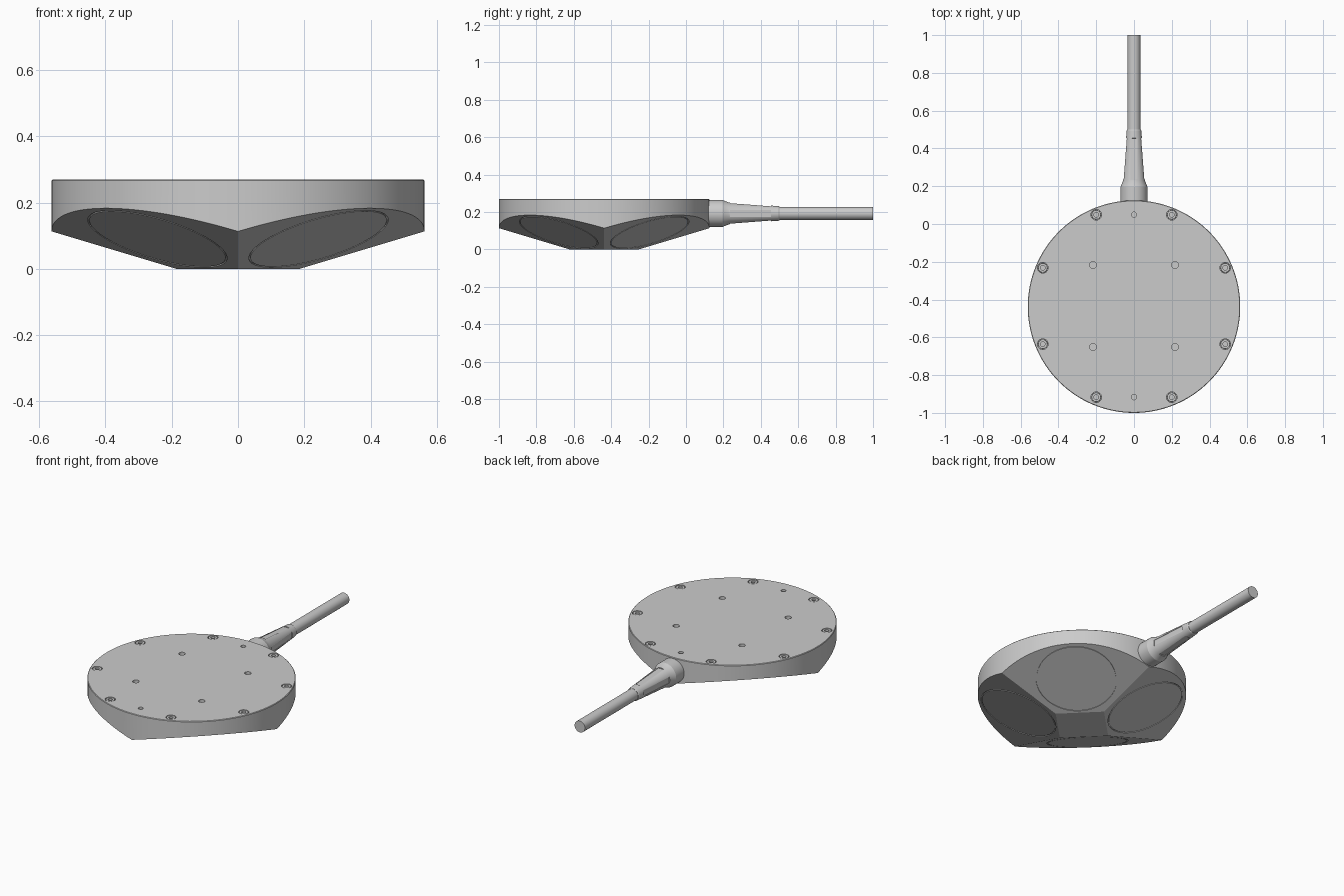
import bpy, bmesh, math
from mathutils import Matrix, Vector

if "Cube" in bpy.data.objects:
    bpy.data.objects.remove(bpy.data.objects["Cube"])

CY, R, TOP = -0.4375, 0.5625, 0.27       # disc centre, radius, top height
AX_Z = 0.192                             # cable axis height
TILT = math.radians(23)                  # slope of the four lower facets
T, ROT = Matrix.Translation, Matrix.Rotation


def lathe(bm, profile, m=Matrix(), n=48, ring=False):
    """Spin (radius, height) points; caps the ends unless it is a closed ring."""
    loops = [[bm.verts.new(m @ Vector((r * math.cos(2 * math.pi * i / n),
                                       r * math.sin(2 * math.pi * i / n), h)))
              for i in range(n)] for r, h in profile]
    pairs = list(zip(loops, loops[1:]))
    if ring:
        pairs.append((loops[-1], loops[0]))
    else:
        bm.faces.new(loops[0])
        bm.faces.new(loops[-1])
    for a, b in pairs:
        for i in range(n):
            j = (i + 1) % n
            bm.faces.new((a[i], a[j], b[j], b[i]))


def make(name, bm):
    bmesh.ops.recalc_face_normals(bm, faces=bm.faces[:])
    me = bpy.data.meshes.new(name)
    bm.to_mesh(me)
    bm.free()
    ob = bpy.data.objects.new(name, me)
    bpy.context.collection.objects.link(ob)
    return ob


def activate(ob):
    bpy.ops.object.select_all(action='DESELECT')
    ob.select_set(True)
    bpy.context.view_layer.objects.active = ob


def cut(ob, cutter):
    activate(ob)
    mod = ob.modifiers.new("cut", 'BOOLEAN')
    mod.operation, mod.solver, mod.object = 'DIFFERENCE', 'EXACT', cutter
    bpy.ops.object.modifier_apply(modifier=mod.name)
    bpy.data.objects.remove(cutter)


def smooth(ob):
    activate(ob)
    bpy.ops.object.shade_smooth_by_angle(angle=math.radians(20))


# Body: disc trimmed below by four sloping planes
bm = bmesh.new()
lathe(bm, [(R, 0), (R, TOP - 0.003), (R - 0.003, TOP)], T((0, CY, 0)), 128)
diagonals = [math.radians(45 + 90 * k) for k in range(4)]
for a in diagonals:
    out = Vector((math.cos(a), math.sin(a), 0))
    normal = out * math.sin(TILT) - Vector((0, 0, math.cos(TILT)))
    res = bmesh.ops.bisect_plane(bm, geom=bm.verts[:] + bm.edges[:] + bm.faces[:],
                                 plane_co=Vector((0, CY, 0)) + out * 0.131,
                                 plane_no=normal, clear_outer=True)
    edges = [e for e in res['geom_cut'] if isinstance(e, bmesh.types.BMEdge)]
    bmesh.ops.edgeloop_fill(bm, edges=edges)
body = make("body", bm)

# Screw holes, mounting holes and the circular face grooves
HY = -0.434
screws = [(sx * x, HY + sy * y) for x, y in ((0.2, 0.483), (0.483, 0.202))
          for sx in (-1, 1) for sy in (-1, 1)]
mounts = [(sx * 0.217, HY + sy * 0.217) for sx in (-1, 1) for sy in (-1, 1)]
pins = [(0, HY + 0.483), (0, HY - 0.483)]
bm = bmesh.new()
for points, r, depth in ((screws, 0.028, 0.03), (mounts, 0.018, 0.05), (pins, 0.014, 0.04)):
    for x, y in points:
        lathe(bm, [(r, TOP - depth), (r, TOP + 0.02)], T((x, y, 0)), 24)
for a in diagonals:
    d = 0.344
    m = (T((d * math.cos(a), CY + d * math.sin(a), (d - 0.131) * math.tan(TILT)))
         @ ROT(a, 4, 'Z') @ ROT(-TILT, 4, 'Y'))
    lathe(bm, [(0.214, -0.01), (0.219, -0.01), (0.219, 0.004), (0.214, 0.004)], m, 96, True)
cut(body, make("body_cutter", bm))
smooth(body)

# Cap screws with a hexagonal-style round socket, nearly flush with the top
bm = bmesh.new()
for x, y in screws:
    lathe(bm, [(0.012, -0.016), (0.012, 0), (0.024, 0), (0.025, -0.002), (0.025, -0.031)],
          T((x, y, TOP - 0.001)), 24)
smooth(make("cap_screws", bm))

# Cable gland and tapered strain relief with four shallow lengthwise slots
along_y = T((0, 0, AX_Z)) @ ROT(-math.pi / 2, 4, 'X')
bm = bmesh.new()
lathe(bm, [(0.072, 0.08), (0.072, 0.195), (0.069, 0.202), (0.058, 0.23),
           (0.039, 0.495), (0.036, 0.5)], along_y, 64)
boot = make("strain_relief", bm)
bm = bmesh.new()
for k in range(4):
    m = (T((0, 0.345, AX_Z)) @ ROT(k * math.pi / 2, 4, 'Y') @ T((0, 0, 0.059))
         @ ROT(-0.0714, 4, 'X') @ Matrix.Diagonal((0.036, 0.22, 0.03, 1)))
    bmesh.ops.create_cube(bm, size=1, matrix=m)
cut(boot, make("slot_cutter", bm))
smooth(boot)

# Cable
bm = bmesh.new()
lathe(bm, [(0.034, 0.48), (0.034, 1.0)], along_y, 48)
smooth(make("cable", bm))
